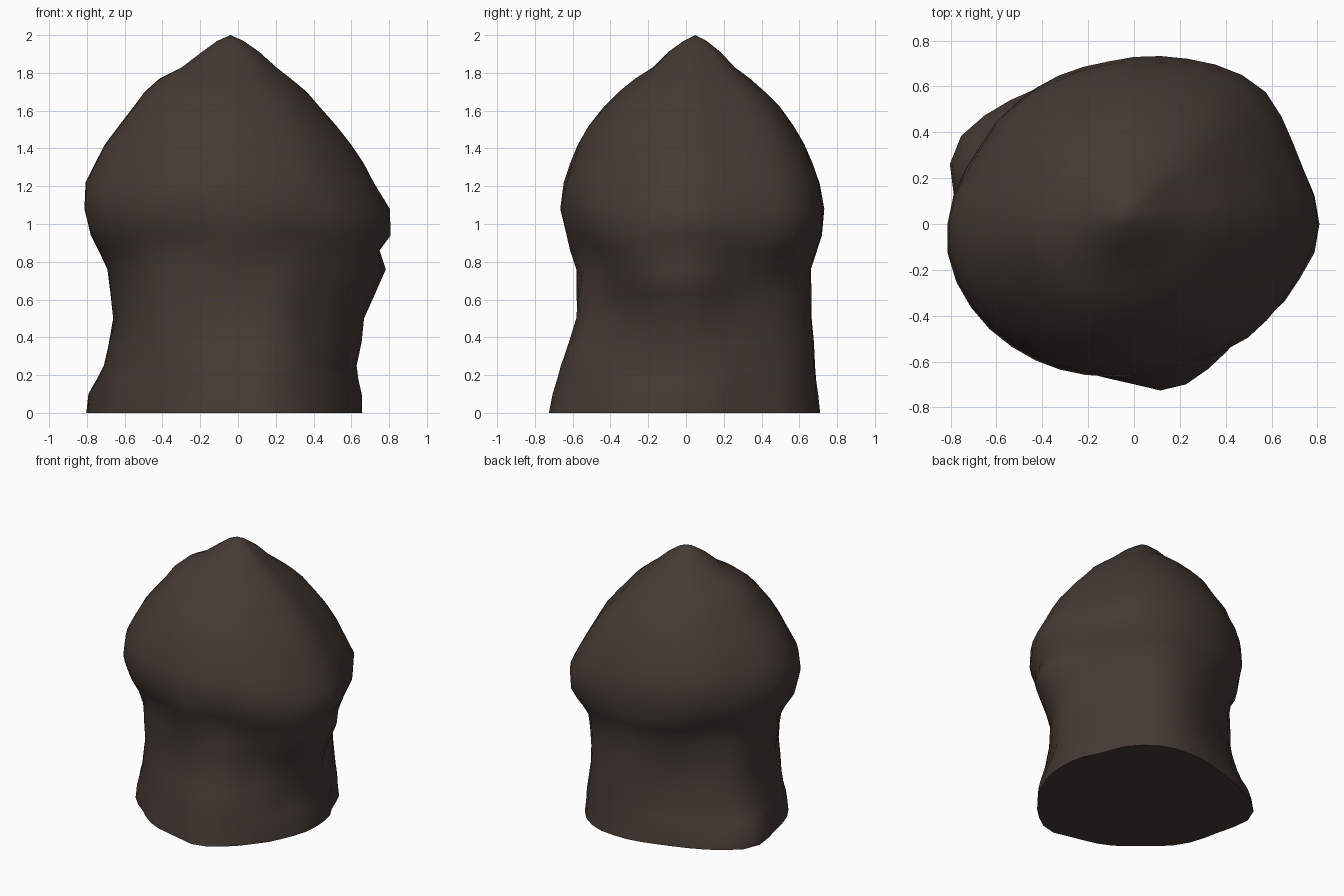
import bpy, bmesh, math, random

random.seed(4)
KEYS = 16      # radii given every 22.5 degrees, counter-clockwise from +x
SEG = 40

# stem and cap-rim sections: height -> radii
sections = [
    (0.00, [.66, .67, .71, .735, .71, .70, .76, .85, .755, .72, .67, .68, .69, .71, .67, .65]),
    (0.10, [.655, .66, .70, .73, .69, .68, .74, .84, .74, .71, .67, .66, .68, .69, .66, .63]),
    (0.25, [.63, .64, .68, .72, .67, .63, .68, .74, .70, .67, .65, .63, .65, .67, .62, .59]),
    (0.50, [.67, .62, .66, .70, .65, .60, .62, .69, .65, .64, .63, .59, .575, .60, .56, .60]),
    (0.76, [.785, .69, .69, .69, .65, .63, .63, .68, .69, .67, .64, .60, .58, .58, .60, .71]),
    (0.86, [.75, .73, .76, .73, .69, .67, .66, .70, .735, .72, .66, .61, .61, .585, .64, .73]),
    (0.94, [.81, .76, .80, .76, .71, .71, .71, .74, .78, .77, .70, .64, .635, .61, .68, .75]),
    (1.08, [.80, .77, .81, .77, .725, .72, .74, .76, .815, .81, .755, .70, .66, .66, .70, .74]),
]
# cap dome: height, x and y scale of the rim section, x shift, y shift
dome = [
    (1.22, .945, .97, -.035, 0), (1.32, .88, .92, -.04, 0), (1.42, .81, .86, -.045, 0),
    (1.52, .715, .775, -.05, 0), (1.62, .61, .67, -.055, .01), (1.70, .53, .555, -.06, .012),
    (1.77, .43, .435, -.065, .02), (1.83, .31, .31, -.045, .03), (1.91, .19, .20, -.037, .038),
    (1.97, .085, .085, -.04, .045),
]
# narrow ridges and grooves: angle, height, angular width, height spread, depth
folds = [(281, 0, 9, .2, .04), (31, .05, 8, .15, -.03), (216, 1.45, 22, .25, -.025)]


def radius(row, t):
    """Smooth periodic interpolation of the key radii."""
    i = math.floor(t)
    f = t - i
    a, b, c, d = (row[(i + k) % KEYS] for k in (-1, 0, 1, 2))
    return b + 0.5 * f * (c - a + f * (2*a - 5*b + 4*c - d + f * (3*(b - c) + d - a)))


def fold(deg, z):
    return sum(amp * math.exp(-((deg - a) / aw) ** 2 - ((z - h) / hw) ** 2)
               for a, h, aw, hw, amp in folds)


bm = bmesh.new()


def ring(z, row, sx=1, sy=1, dx=0, dy=0, rough=0.0):
    verts = []
    for k in range(SEG):
        a = 2 * math.pi * k / SEG
        r = radius(row, k * KEYS / SEG) + random.uniform(-rough, rough)
        r += fold(360 * k / SEG, z)
        verts.append(bm.verts.new((r * math.cos(a) * sx + dx, r * math.sin(a) * sy + dy, z)))
    return verts


rings = []
for n, (z, row) in enumerate(sections):
    rings.append(ring(z, row, rough=0.004))
    if 1 <= n < 4:  # extra ring halfway up each long stem span
        z2, row2 = sections[n + 1]
        rings.append(ring((z + z2) / 2, [(p + q) / 2 for p, q in zip(row, row2)], rough=0.005))
rim = sections[-1][1]
for z, sx, sy, dx, dy in dome:
    rings.append(ring(z, rim, sx, sy, dx, dy, rough=0.005))

# skin, tip and flat underside
for lo, hi in zip(rings, rings[1:]):
    for k in range(SEG):
        j = (k + 1) % SEG
        bm.faces.new((lo[k], lo[j], hi[j], hi[k]))
tip = bm.verts.new((-.04, .05, 2.0))
for k in range(SEG):
    bm.faces.new((rings[-1][k], rings[-1][(k + 1) % SEG], tip))
bm.faces.new(rings[0][::-1])

mesh = bpy.data.meshes.new("rock_mound")
bm.to_mesh(mesh)
bm.free()
rock = bpy.data.objects.new("rock_mound", mesh)
bpy.context.collection.objects.link(rock)

# single dark earthy colour
mat = bpy.data.materials.new("dark_brown_stone")
mat.diffuse_color = (0.060, 0.043, 0.034, 1)
mesh.materials.append(mat)

bpy.context.view_layer.objects.active = rock
rock.select_set(True)
bpy.ops.object.shade_smooth_by_angle(angle=math.radians(60))
